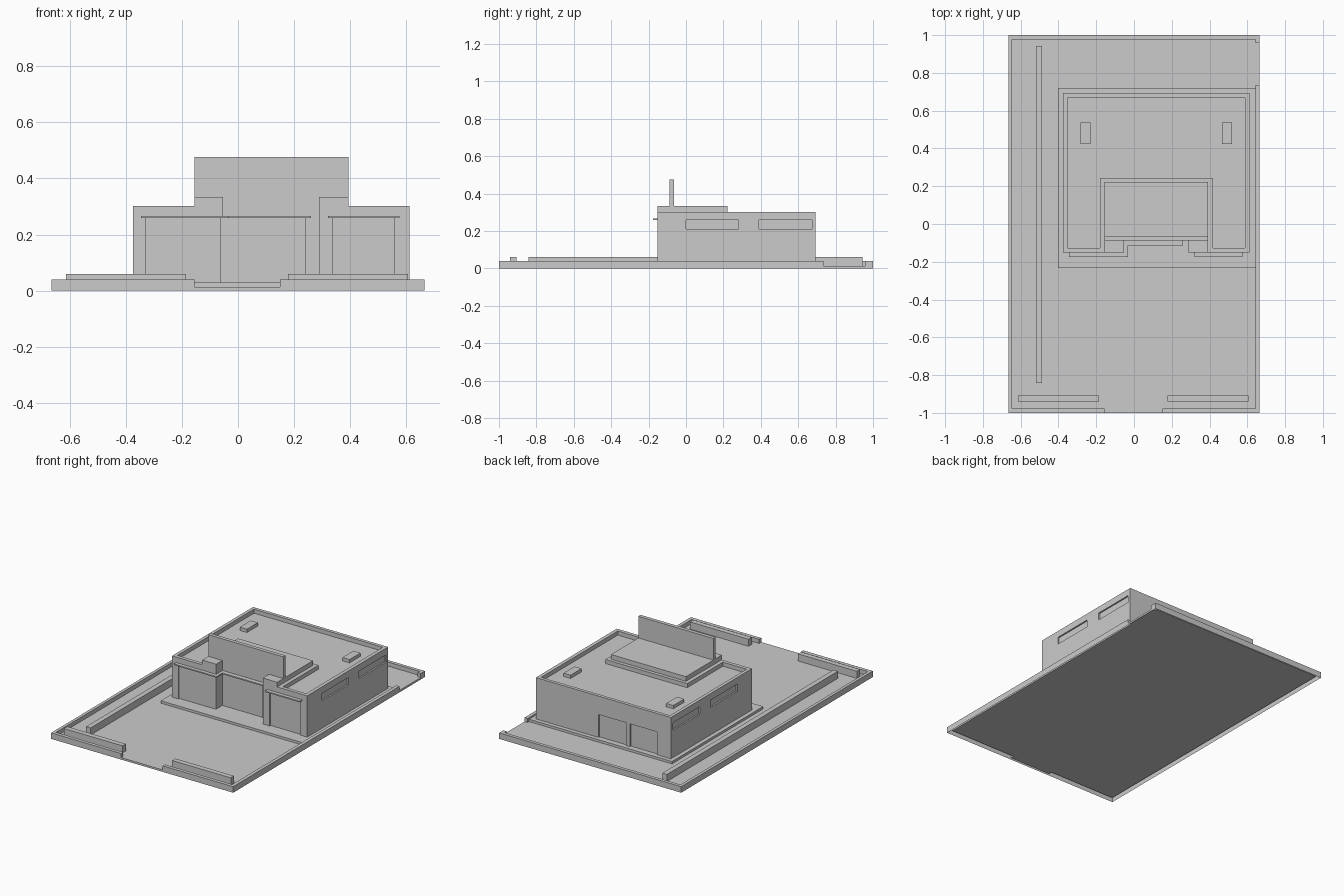
import bpy, bmesh


def prism(name, pts, z0, z1):
    """Extrude a flat outline from z0 up to z1."""
    bm = bmesh.new()
    face = bm.faces.new([bm.verts.new((x, y, z0)) for x, y in pts])
    ext = bmesh.ops.extrude_face_region(bm, geom=[face], use_keep_orig=True)
    for v in ext["geom"]:
        if isinstance(v, bmesh.types.BMVert):
            v.co.z = z1
    bmesh.ops.recalc_face_normals(bm, faces=bm.faces[:])
    me = bpy.data.meshes.new(name)
    bm.to_mesh(me)
    bm.free()
    ob = bpy.data.objects.new(name, me)
    bpy.context.scene.collection.objects.link(ob)
    return ob


def rect(x0, x1, y0, y1):
    return [(x0, y0), (x1, y0), (x1, y1), (x0, y1)]


def box(name, x0, x1, y0, y1, z0, z1):
    return prism(name, rect(x0, x1, y0, y1), z0, z1)


def cut(ob, pts, z0, z1):
    """Subtract a prism from an object."""
    cutter = prism("cutter", pts, z0, z1)
    cutter.hide_render = True
    mod = ob.modifiers.new("cut", "BOOLEAN")
    mod.operation = "DIFFERENCE"
    mod.solver = "EXACT"
    mod.object = cutter
    bpy.context.view_layer.objects.active = ob
    bpy.ops.object.modifier_apply(modifier=mod.name)
    bpy.data.objects.remove(cutter)


GROUND, PAVING, WALL, CENTRE = 0.013, 0.029, 0.302, 0.333

# Plot with raised kerb, open at the front gate and the right rear gate
plot = box("plot", -0.665, 0.665, -1, 1, 0, 0.04)
cut(plot, [(-0.645, -0.977), (-0.155, -0.977), (-0.155, -1.1), (0.15, -1.1),
           (0.15, -0.977), (0.642, -0.977), (0.642, 0.735), (0.8, 0.735),
           (0.8, 0.957), (0.642, 0.957), (0.642, 0.978), (-0.645, 0.978)], GROUND, 0.1)
# Plot is an open shell underneath
bm = bmesh.new()
bm.from_mesh(plot.data)
bmesh.ops.delete(bm, geom=[f for f in bm.faces if f.normal.z < -0.5], context="FACES")
bm.to_mesh(plot.data)
bm.free()

# Paving around the building
box("paving", -0.402, 0.642, -0.232, 0.72, GROUND, PAVING)

# Hedges
box("side_hedge", -0.52, -0.487, -0.843, 0.943, GROUND, 0.06)
box("front_hedge_left", -0.613, -0.185, -0.941, -0.907, GROUND, 0.06)
box("front_hedge_right", 0.178, 0.606, -0.941, -0.907, GROUND, 0.06)

# Building body with recessed entrance bay
body = prism("building", [(-0.375, -0.152), (-0.053, -0.152), (-0.053, -0.085), (0.288, -0.085),
                          (0.288, -0.152), (0.612, -0.152), (0.612, 0.693), (-0.375, 0.693)],
             PAVING, WALL)
# U-shaped roof sunk behind the parapet
cut(body, [(-0.353, -0.128), (-0.18, -0.128), (-0.18, 0.244), (0.418, 0.244),
           (0.418, -0.128), (0.588, -0.128), (0.588, 0.671), (-0.353, 0.671)], 0.275, 0.4)
# Front glazing: left window wraps into the entrance bay, right window
cut(body, [(-0.33, -0.3), (0.24, -0.3), (0.24, -0.075), (-0.062, -0.075),
           (-0.062, -0.142), (-0.33, -0.142)], 0.0, 0.258)
cut(body, rect(0.338, 0.558, -0.3, -0.142), 0.0, 0.258)
# High strip windows on both sides
for y0, y1 in ((0.0, 0.28), (0.39, 0.673)):
    cut(body, rect(0.602, 0.8, y0, y1), 0.21, 0.258)
    cut(body, rect(-0.6, -0.365, y0, y1), 0.21, 0.258)
# Rear doors
for x0, x1 in ((-0.275, -0.075), (-0.045, 0.155)):
    cut(body, rect(x0, x1, 0.683, 0.9), 0.0, 0.18)

# Raised centre roof with two front piers
prism("centre_roof", [(-0.155, -0.152), (-0.053, -0.152), (-0.053, -0.085), (0.288, -0.085),
                      (0.288, -0.152), (0.393, -0.152), (0.393, 0.222), (-0.155, 0.222)],
      WALL, CENTRE)

# Tall sign panel
box("sign_panel", -0.155, 0.393, -0.088, -0.064, CENTRE, 0.476)

# Awnings over the front glazing
prism("awning_left", [(-0.345, -0.176), (-0.033, -0.176), (-0.033, -0.115), (0.26, -0.115),
                      (0.26, -0.085), (-0.053, -0.085), (-0.053, -0.152), (-0.345, -0.152)],
      0.258, 0.266)
box("awning_right", 0.32, 0.575, -0.176, -0.152, 0.258, 0.266)

# Roof lights
for i, x in enumerate((-0.257, 0.493)):
    box(f"roof_light_{i + 1}", x - 0.026, x + 0.026, 0.423, 0.537, 0.275, 0.297)
